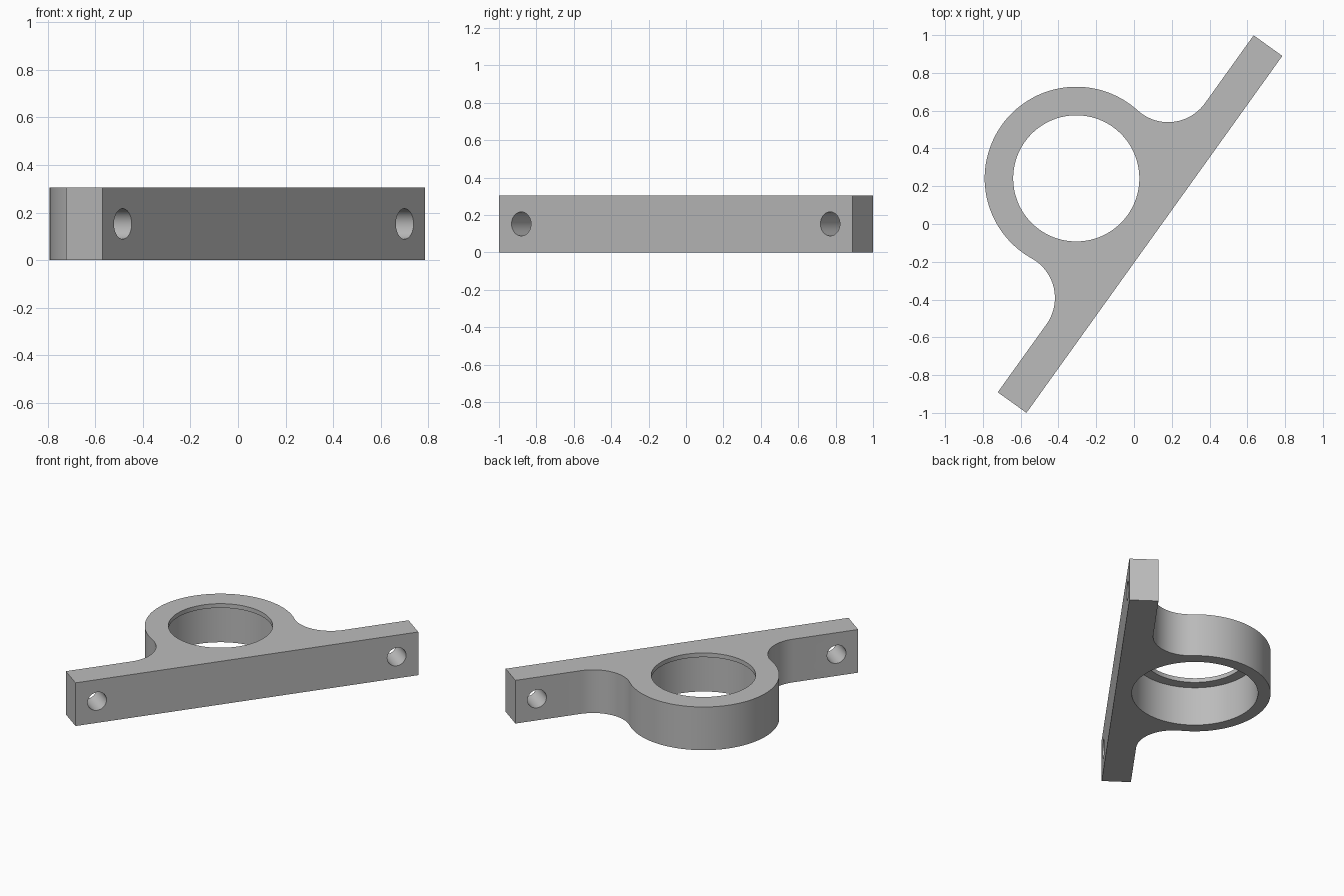
import bpy, bmesh, math
from mathutils import Matrix, Vector

cube = bpy.data.objects.get("Cube")
if cube:
    bpy.data.objects.remove(cube, do_unlink=True)

LENGTH, THICK, HEIGHT = 2.325, 0.187, 0.305
RING_V, RING_R = 0.509, 0.485
HOLE_R, BORE_R, LIP = 0.334, 0.404, 0.03
BOLT_U, BOLT_R = 1.016, 0.064
FILLET_U = 0.72

# Fillet radius tangent to both the bar and the ring
drop = RING_V - THICK
FILLET_R = (FILLET_U**2 + drop**2 - RING_R**2) / (2 * (RING_R + drop))
FILLET_V = THICK + FILLET_R


def arc(cx, cy, r, a, b, n):
    return [(cx + r * math.cos(a + (b - a) * i / n),
             cy + r * math.sin(a + (b - a) * i / n)) for i in range(n + 1)]


def cylinder(name, r, depth, matrix):
    bm = bmesh.new()
    bmesh.ops.create_cone(bm, cap_ends=True, segments=96, radius1=r,
                          radius2=r, depth=depth, matrix=matrix)
    mesh = bpy.data.meshes.new(name)
    bm.to_mesh(mesh)
    bm.free()
    obj = bpy.data.objects.new(name, mesh)
    obj.hide_render = True
    bpy.context.collection.objects.link(obj)
    return obj


# Half outline: bar end, fillet, ring; then mirrored
tilt = math.atan2(FILLET_V - RING_V, FILLET_U)
half = [(LENGTH / 2, 0), (LENGTH / 2, THICK)]
half += arc(FILLET_U, FILLET_V, FILLET_R, -math.pi / 2, tilt - math.pi, 20)
half += arc(0, RING_V, RING_R, tilt, math.pi / 2, 36)[1:]
outline = half + [(-x, y) for x, y in reversed(half[:-1])]

bm = bmesh.new()
base = bm.faces.new([bm.verts.new((x, y, 0)) for x, y in outline])
top = bmesh.ops.extrude_face_region(bm, geom=[base])
bmesh.ops.translate(bm, vec=(0, 0, HEIGHT),
                    verts=[v for v in top["geom"] if isinstance(v, bmesh.types.BMVert)])
bmesh.ops.recalc_face_normals(bm, faces=bm.faces)
mesh = bpy.data.meshes.new("bearing_bracket")
bm.to_mesh(mesh)
bm.free()
bracket = bpy.data.objects.new("bearing_bracket", mesh)
bpy.context.collection.objects.link(bracket)

# Plain grey material
grey = bpy.data.materials.new("plain_grey")
grey.use_nodes = True
colour = (0.5, 0.5, 0.5, 1)
grey.diffuse_color = colour
grey.node_tree.nodes["Principled BSDF"].inputs["Base Color"].default_value = colour
mesh.materials.append(grey)

# Lip opening, wide bore from below, and two bolt holes through the bar
cutters = [
    cylinder("lip_cutter", HOLE_R, 1, Matrix.Translation((0, RING_V, HEIGHT / 2))),
    cylinder("bore_cutter", BORE_R, 1, Matrix.Translation((0, RING_V, HEIGHT - LIP - 0.5))),
]
for side in (-1, 1):
    place = Matrix.Translation((side * BOLT_U, THICK / 2, HEIGHT / 2))
    cutters.append(cylinder("bolt_cutter", BOLT_R, THICK * 2,
                            place @ Matrix.Rotation(math.pi / 2, 4, "X")))

bpy.ops.object.select_all(action="DESELECT")
bpy.context.view_layer.objects.active = bracket
bracket.select_set(True)
for cutter in cutters:
    mod = bracket.modifiers.new("cut", "BOOLEAN")
    mod.operation = "DIFFERENCE"
    mod.solver = "EXACT"
    mod.object = cutter
    bpy.ops.object.modifier_apply(modifier=mod.name)
    bpy.data.objects.remove(cutter, do_unlink=True)

# Turn the bracket to its diagonal position
bracket.data.transform(Matrix.Translation(Vector((0.108, -0.055, 0)))
                       @ Matrix.Rotation(math.atan2(1.89, 1.355), 4, "Z"))
bpy.ops.object.shade_smooth_by_angle(angle=math.radians(30))
